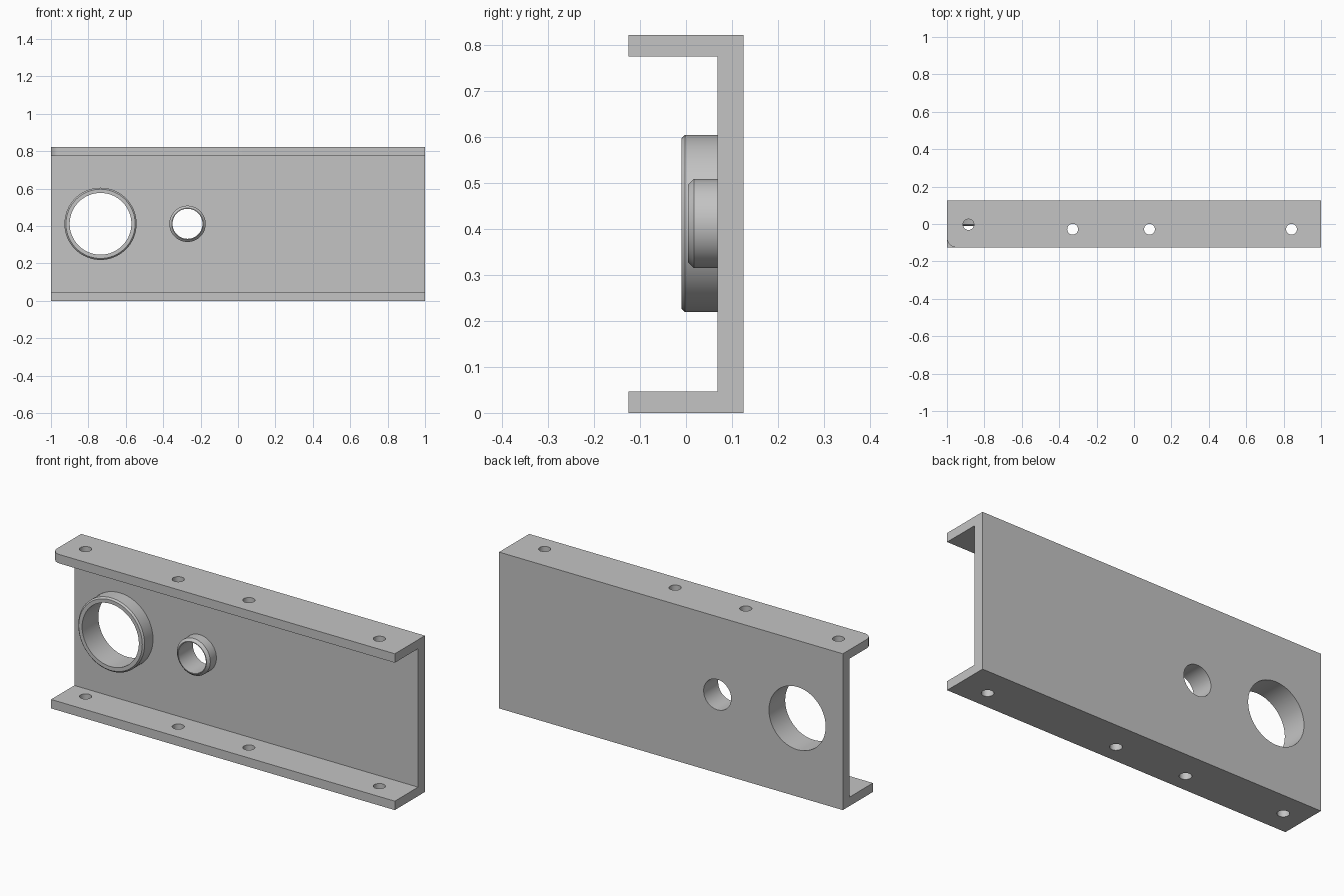
import bpy, bmesh, math
from mathutils import Matrix

cube = bpy.data.objects.get("Cube")
if cube:
    bpy.data.objects.remove(cube, do_unlink=True)

GREY = (0.55, 0.55, 0.55, 1)
metal = bpy.data.materials.new("plain grey metal")
metal.diffuse_color = GREY
metal.use_nodes = True
metal.node_tree.nodes["Principled BSDF"].inputs["Base Color"].default_value = GREY

HEIGHT, FRONT, BACK, WEB = 0.822, -0.125, 0.125, 0.068
FLANGE = 0.047
MID = HEIGHT / 2 + 0.001


def make_object(name, bm):
    bmesh.ops.recalc_face_normals(bm, faces=bm.faces)
    mesh = bpy.data.meshes.new(name)
    bm.to_mesh(mesh)
    bm.free()
    obj = bpy.data.objects.new(name, mesh)
    bpy.context.collection.objects.link(obj)
    mesh.materials.append(metal)
    return obj


def activate(obj):
    bpy.ops.object.select_all(action='DESELECT')
    obj.select_set(True)
    bpy.context.view_layer.objects.active = obj


def smooth(obj):
    activate(obj)
    bpy.ops.object.shade_smooth_by_angle(angle=math.radians(25))


def drill(obj, x, y, z, radius, depth, along_y=False):
    """Bore one round hole through the object."""
    bm = bmesh.new()
    turn = Matrix.Rotation(math.pi / 2, 4, 'X') if along_y else Matrix()
    bmesh.ops.create_cone(bm, cap_ends=True, segments=64, radius1=radius,
                          radius2=radius, depth=depth,
                          matrix=Matrix.Translation((x, y, z)) @ turn)
    cutter = make_object("hole_cutter", bm)
    cutter.hide_render = True
    mod = obj.modifiers.new("hole", 'BOOLEAN')
    mod.operation, mod.solver, mod.object = 'DIFFERENCE', 'EXACT', cutter
    activate(obj)
    bpy.ops.object.modifier_apply(modifier=mod.name)
    bpy.data.objects.remove(cutter, do_unlink=True)


def make_collar(name, x, outer, inner, front, chamfer):
    """Tube with a chamfered front rim, turned about the y axis."""
    profile = [(inner, WEB), (inner, front), (outer - chamfer, front),
               (outer, front + chamfer), (outer, WEB)]
    bm = bmesh.new()
    verts = [bm.verts.new((x + r, y, MID)) for r, y in profile]
    edges = [bm.edges.new((verts[i], verts[(i + 1) % len(verts)]))
             for i in range(len(verts))]
    bmesh.ops.spin(bm, geom=verts + edges, cent=(x, 0, MID), axis=(0, 1, 0),
                   angle=math.tau, steps=64, use_merge=True)
    bmesh.ops.remove_doubles(bm, verts=bm.verts, dist=0.0001)
    smooth(make_object(name, bm))


# Channel: C-shaped section pulled along x
section = [(FRONT, 0), (BACK, 0), (BACK, HEIGHT), (FRONT, HEIGHT),
           (FRONT, HEIGHT - FLANGE), (WEB, HEIGHT - FLANGE),
           (WEB, FLANGE), (FRONT, FLANGE)]
bm = bmesh.new()
face = bm.faces.new([bm.verts.new((-1, y, z)) for y, z in section])
pulled = bmesh.ops.extrude_face_region(bm, geom=[face], use_keep_orig=True)
bmesh.ops.translate(bm, vec=(2, 0, 0), verts=[
    v for v in pulled["geom"] if isinstance(v, bmesh.types.BMVert)])
bmesh.ops.recalc_face_normals(bm, faces=bm.faces)

# Rounded front corner on the upper flange only
corner = [e for e in bm.edges if all(
    v.co.x < -0.9 and v.co.y < FRONT + 0.01 and v.co.z > MID for v in e.verts)]
bmesh.ops.bevel(bm, geom=corner, offset=0.05, segments=10, profile=0.5,
                affect='EDGES')
channel = make_object("channel", bm)

# Bolt holes through both flanges
for x, y in [(-0.885, -0.003), (-0.328, -0.028), (0.083, -0.028), (0.842, -0.028)]:
    drill(channel, x, y, MID, 0.029, 1.2)

# Bored collars on the web
for name, x, outer, inner, front, chamfer in [
        ("large_collar", -0.735, 0.193, 0.165, -0.01, 0.008),
        ("small_collar", -0.27, 0.097, 0.08, 0.004, 0.013)]:
    drill(channel, x, 0.1, MID, inner, 0.2, along_y=True)
    make_collar(name, x, outer, inner, front, chamfer)

smooth(channel)
